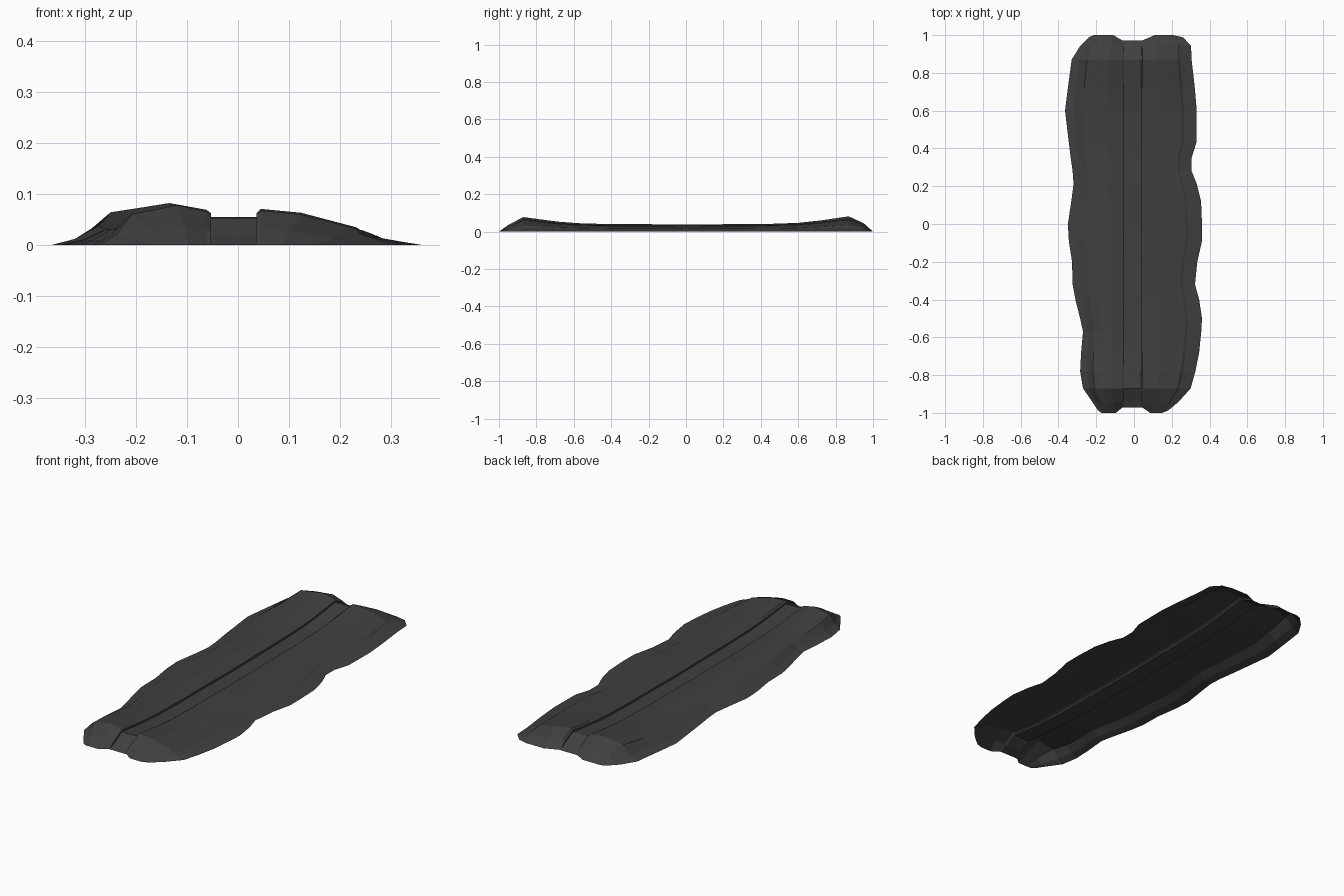
import bpy, bmesh

# Material: one dark grey
grey = bpy.data.materials.new("dark grey rock")
grey.diffuse_color = (0.05, 0.05, 0.05, 1)

# Stations along the strip: y, left edge, right edge, height
STATIONS = [
    (-1.00, -0.19, 0.18, 0.000), (-0.95, -0.22, 0.235, 0.036),
    (-0.87, -0.27, 0.30, 0.078), (-0.78, -0.285, 0.325, 0.066),
    (-0.68, -0.28, 0.345, 0.053), (-0.57, -0.27, 0.356, 0.045),
    (-0.50, -0.285, 0.36, 0.043), (-0.40, -0.31, 0.345, 0.040),
    (-0.32, -0.325, 0.323, 0.040), (-0.20, -0.328, 0.335, 0.040),
    (-0.09, -0.345, 0.36, 0.038), (0.00, -0.35, 0.36, 0.037),
    (0.12, -0.332, 0.355, 0.038), (0.21, -0.32, 0.333, 0.040),
    (0.28, -0.325, 0.305, 0.040), (0.35, -0.335, 0.305, 0.040),
    (0.43, -0.345, 0.33, 0.041), (0.60, -0.365, 0.332, 0.047),
    (0.72, -0.35, 0.322, 0.060), (0.87, -0.33, 0.305, 0.082),
    (0.95, -0.285, 0.302, 0.045), (1.00, -0.24, 0.26, 0.000),
]
# Bank profiles from lip to edge: share of width, share of height
LEFT = [(0, 0.84), (0.27, 1.0), (0.5, 0.88), (0.7, 0.78), (0.85, 0.25), (1, 0)]
RIGHT = [(0, 0.86), (0.3, 0.77), (0.72, 0.42), (0.76, 0.28), (1, 0)]
LIP_L, LIP_R = -0.062, 0.045
FLOOR_L, FLOOR_R = -0.053, 0.036


def section(y, left, right, h):
    """Cross-section from left edge, over the groove, to right edge."""
    end = max(0, (abs(y) - 0.87) / 0.13)      # how far into the rounded end
    pts = []
    for t, k in reversed(LEFT):
        pull = end * (0.028 * max(0, 1 - t / 0.27) + (0.012 if t == 1 else 0))
        pts.append((LIP_L + (left - LIP_L) * t, pull, h * k))
    lip = 0.84 * h
    # groove walls and floor
    for x in (FLOOR_L, FLOOR_R):
        pts.append((x, 0.028 * end, max(lip * 0.9, 0)))
        pts.append((x, 0.028 * end, max(lip - 0.014, 0)))
    pts[-1], pts[-2] = pts[-2], pts[-1]
    for t, k in RIGHT:
        pull = end * (0.028 * max(0, 1 - t / 0.3) + (0.012 if t == 1 else 0))
        pts.append((LIP_R + (right - LIP_R) * t, pull, h * k))
    s = 1 if y > 0 else -1
    return [(x, y - s * p, z) for x, p, z in pts]


# Grooved strip: open shell lofted through the stations
bm = bmesh.new()
rows = [[bm.verts.new(p) for p in section(*st)] for st in STATIONS]
for a, b in zip(rows, rows[1:]):
    for i in range(len(a) - 1):
        bm.faces.new((a[i], a[i + 1], b[i + 1], b[i]))
bmesh.ops.remove_doubles(bm, verts=bm.verts, dist=0.0005)

mesh = bpy.data.meshes.new("grooved_ground_strip")
bm.to_mesh(mesh)
bm.free()
mesh.materials.append(grey)
obj = bpy.data.objects.new("grooved_ground_strip", mesh)
bpy.context.collection.objects.link(obj)
